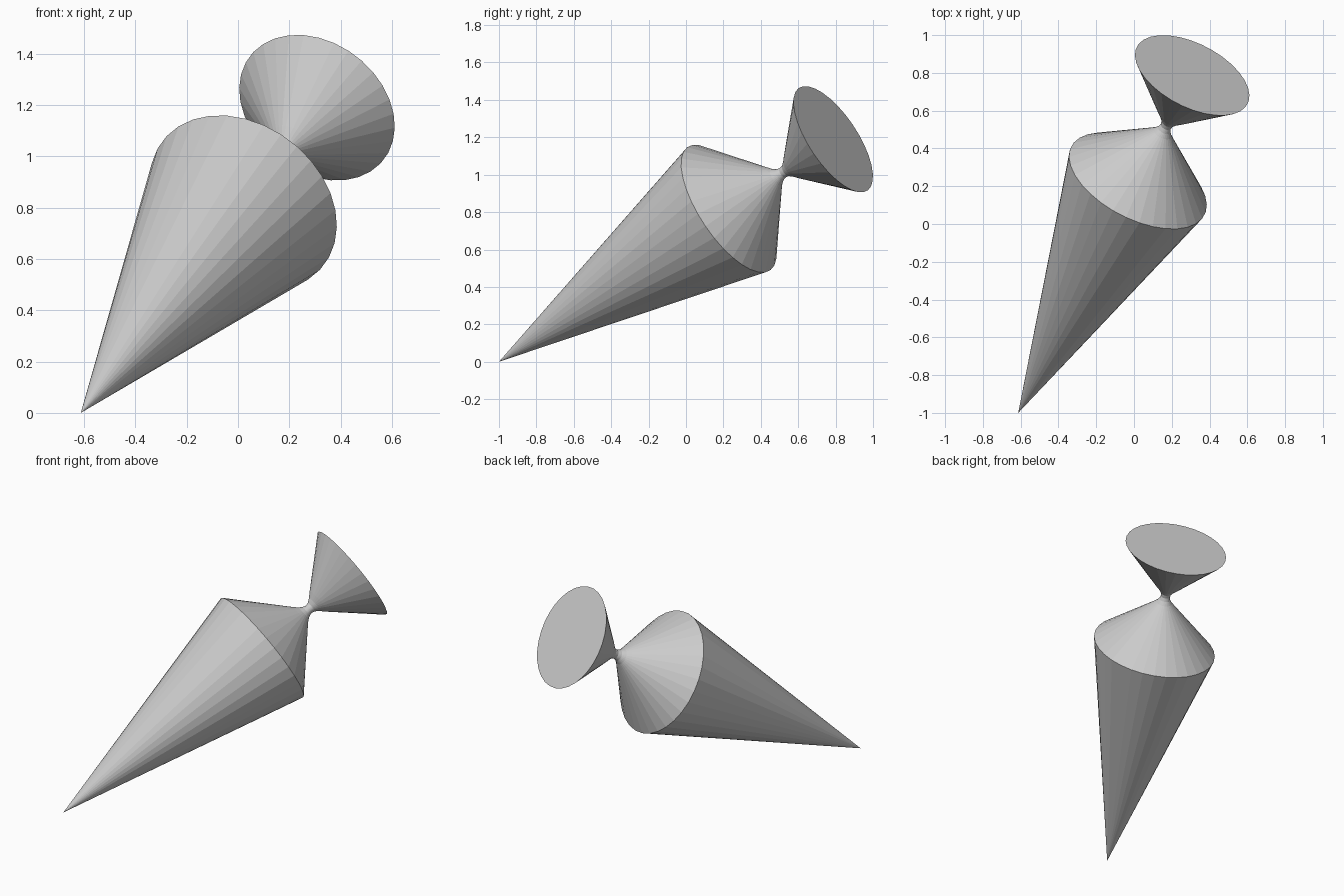
import bpy, bmesh
from math import cos, sin, tau
from mathutils import Vector

if "Cube" in bpy.data.objects:
    bpy.data.objects.remove(bpy.data.objects["Cube"])

SIDES = 32
TIP = Vector((-0.613, -1.0, 0.0))
END = Vector((0.308, 0.787, 1.19))

# Lathe profile: (distance from tip, radius)
PROFILE = [(1.607, 0.397), (1.91, 0.079), (1.937, 0.052), (1.96, 0.036),
           (1.982, 0.029), (2.004, 0.033), (2.03, 0.052), (2.06, 0.081),
           ((END - TIP).length, 0.33)]


def lathe(name, profile, origin, axis):
    """Revolve a profile from a pointed start to a capped end."""
    bm = bmesh.new()
    rot = Vector((0, 0, 1)).rotation_difference(axis)

    def point(r, t, a):
        return bm.verts.new(origin + rot @ Vector((r * cos(a), r * sin(a), t)))

    tip = point(0, 0, 0)
    rings = [[point(r, t, tau * i / SIDES) for i in range(SIDES)] for t, r in profile]
    for i in range(SIDES):
        j = (i + 1) % SIDES
        bm.faces.new((tip, rings[0][j], rings[0][i]))
        for a, b in zip(rings, rings[1:]):
            bm.faces.new((a[i], a[j], b[j], b[i]))
    bm.faces.new(rings[-1])
    bmesh.ops.recalc_face_normals(bm, faces=bm.faces[:])
    mesh = bpy.data.meshes.new(name)
    bm.to_mesh(mesh)
    bm.free()
    obj = bpy.data.objects.new(name, mesh)
    bpy.context.collection.objects.link(obj)
    return obj


# Tilted spinning top: long point, shoulder, thin neck and flared flat head
lathe("spinning_top", PROFILE, TIP, END - TIP)
